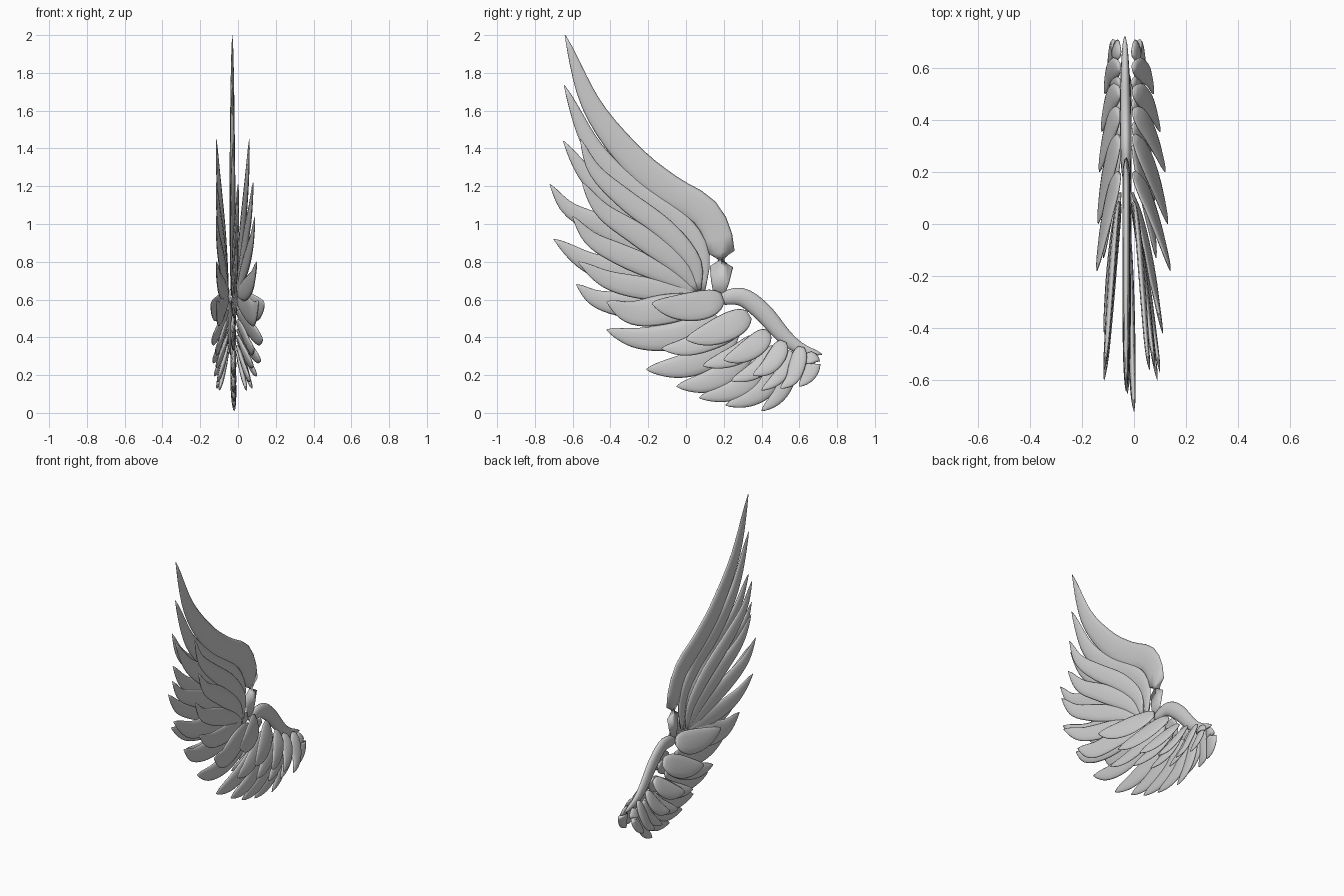
import bpy, bmesh, math
from mathutils import Vector

if "Cube" in bpy.data.objects:
    bpy.data.objects.remove(bpy.data.objects["Cube"])

RING, STEPS = 12, 22


def spline(pts, n):
    """Smooth path through (y, z) points, resampled evenly by length."""
    p = [Vector(q) for q in pts]
    p = [p[0] * 2 - p[1]] + p + [p[-1] * 2 - p[-2]]
    fine = []
    for i in range(1, len(p) - 2):
        a, b, c, d = p[i - 1:i + 3]
        for k in range(16):
            t = k / 16
            fine.append(0.5 * (2 * b + (c - a) * t + (2 * a - 5 * b + 4 * c - d) * t * t
                               + (3 * b - a - 3 * c + d) * t ** 3))
    fine.append(p[-2])
    lens = [0]
    for u, v in zip(fine, fine[1:]):
        lens.append(lens[-1] + (v - u).length)
    out, j = [], 0
    for k in range(n + 1):
        s = lens[-1] * k / n
        while j < len(lens) - 2 and lens[j + 1] < s:
            j += 1
        f = (s - lens[j]) / (lens[j + 1] - lens[j])
        out.append(fine[j].lerp(fine[j + 1], f))
    return out


def feather(name, pts, width, x0, x1, a=0.6, b=0.75, thick=0.03, tilt=0.0):
    """Flattened blade along a path; a and b shape the root and the tip."""
    path = spline(pts, STEPS)
    peak = a / (a + b)
    top = peak ** a * (1 - peak) ** b
    bm = bmesh.new()
    rings = []
    for i, c in enumerate(path):
        t = min(max(i / STEPS, 0.012), 0.997)
        w = t ** a * (1 - t) ** b / top
        d = (path[min(i + 1, STEPS)] - path[max(i - 1, 0)]).normalized()
        across = Vector((0, -d.y, d.x))            # in-plane normal
        if across.z > 0:
            across.negate()                        # points to the lower edge
        side = Vector((math.sin(tilt), across.y * math.cos(tilt), across.z * math.cos(tilt)))
        out = Vector((math.cos(tilt), -across.y * math.sin(tilt), -across.z * math.sin(tilt)))
        centre = Vector((x0 + (x1 - x0) * t ** 0.75, c.x, c.y))
        ring = []
        for k in range(RING):
            g = 2 * math.pi * k / RING
            ring.append(bm.verts.new(centre + side * (width / 2 * w * math.cos(g))
                                     + out * (thick / 2 * w ** 0.7 * math.sin(g))))
        rings.append(ring)
    for r, s in zip(rings, rings[1:]):
        for k in range(RING):
            n = (k + 1) % RING
            bm.faces.new((r[k], r[n], s[n], s[k]))
    bm.faces.new(rings[0])
    bm.faces.new(rings[-1])
    bmesh.ops.recalc_face_normals(bm, faces=bm.faces)
    for f in bm.faces:
        f.smooth = True
    me = bpy.data.meshes.new(name)
    bm.to_mesh(me)
    bm.free()
    bpy.context.collection.objects.link(bpy.data.objects.new(name, me))


# Leading arm of the wing
feather("wing_arm", [(.17, .60), (.29, .615), (.4, .54), (.52, .405), (.61, .34), (.72, .31)],
        .1, -.03, -.035, a=.3, b=.6, thick=.045)

# Central fan of long flight feathers
central = [
    ([(.175, .62), (.185, .87), (.1, 1.06), (-.09, 1.18), (-.29, 1.35), (-.5, 1.63), (-.64, 2.0)], .165, -.03),
    ([(.09, .64), (.075, .86), (-.06, 1.03), (-.28, 1.18), (-.49, 1.40), (-.645, 1.735)], .125, -.03),
    ([(.07, .64), (0, .82), (-.25, 1.03), (-.5, 1.23), (-.65, 1.44)], .13, -.025),
    ([(.06, .64), (-.2, .86), (-.45, .99), (-.62, 1.08), (-.72, 1.21)], .13, 0),
    ([(.06, .63), (-.25, .73), (-.5, .79), (-.7, .92)], .14, -.005),
    ([(.06, .58), (-.25, .57), (-.46, .60), (-.58, .68)], .14, -.01),
]
for i, (pts, w, x) in enumerate(central):
    feather(f"flight_feather_{i + 1}", pts, w, -.03, x, a=.4 if i == 0 else .6)

# Central lower row of shorter feathers
lower = [
    ([(.17, .50), (-.05, .41), (-.25, .395), (-.42, .44)], .14),
    ([(.27, .42), (.12, .30), (-.03, .245), (-.21, .23)], .14),
    ([(.36, .36), (.22, .22), (.10, .16), (-.05, .14)], .13),
    ([(.44, .33), (.33, .17), (.22, .11), (.07, .08)], .12),
    ([(.51, .32), (.43, .15), (.34, .08), (.21, .04)], .11),
    ([(.57, .32), (.53, .17), (.48, .08), (.40, .01)], .09),
]
for i, (pts, w) in enumerate(lower):
    feather(f"lower_feather_{i + 1}", pts, w, -.03, -.02, a=.5, b=.7)

# Side fan, one layer on each face of the wing
side_fan = [
    ([(.07, .65), (.04, .8), (-.1, .96), (-.32, 1.13), (-.48, 1.28), (-.56, 1.45)], .115, .06),
    ([(.06, .65), (-.05, .79), (-.25, .94), (-.44, 1.07), (-.55, 1.22)], .12, .08),
    ([(.05, .64), (-.12, .74), (-.35, .84), (-.5, .92), (-.6, 1.04)], .12, .09),
    ([(.05, .63), (-.15, .65), (-.4, .70), (-.57, .8)], .12, .10),
    ([(.12, .59), (-.1, .55), (-.28, .53), (-.42, .59)], .16, .11),
]
# Overlapping covert feathers, flaring outwards to their tips
coverts = [
    ([(.195, .61), (.08, .57), (-.05, .56), (-.18, .58)], .16, .14),
    ([(.335, .52), (.23, .46), (.12, .415), (0, .39)], .15, .13),
    ([(.435, .43), (.37, .36), (.29, .31), (.2, .28)], .12, .12),
    ([(.515, .38), (.48, .30), (.43, .24), (.355, .20)], .10, .1),
    ([(.61, .35), (.59, .26), (.56, .18), (.50, .13)], .09, .075),
    ([(.65, .32), (.67, .26), (.65, .2), (.60, .14)], .085, .04),
    ([(.30, .47), (.14, .40), (.0, .35), (-.13, .34)], .13, .085),
    ([(.38, .40), (.29, .32), (.2, .28), (.09, .25)], .11, .08),
    ([(.47, .35), (.41, .26), (.34, .21), (.24, .17)], .10, .065),
    ([(.55, .33), (.52, .23), (.47, .17), (.40, .12)], .08, .045),
]
for s, label in ((1, "right"), (-1, "left")):
    for i, (pts, w, x) in enumerate(side_fan):
        feather(f"side_feather_{label}_{i + 1}", pts, w, -.03 + s * .02,
                x if s > 0 else -.115, tilt=s * .1, thick=.025)
    for i, (pts, w, x) in enumerate(coverts):
        feather(f"covert_{label}_{i + 1}", pts, w, -.03 + s * .025,
                x if s > 0 else -.078 - .46 * x, a=.4, b=.7, tilt=s * .2, thick=.028)
